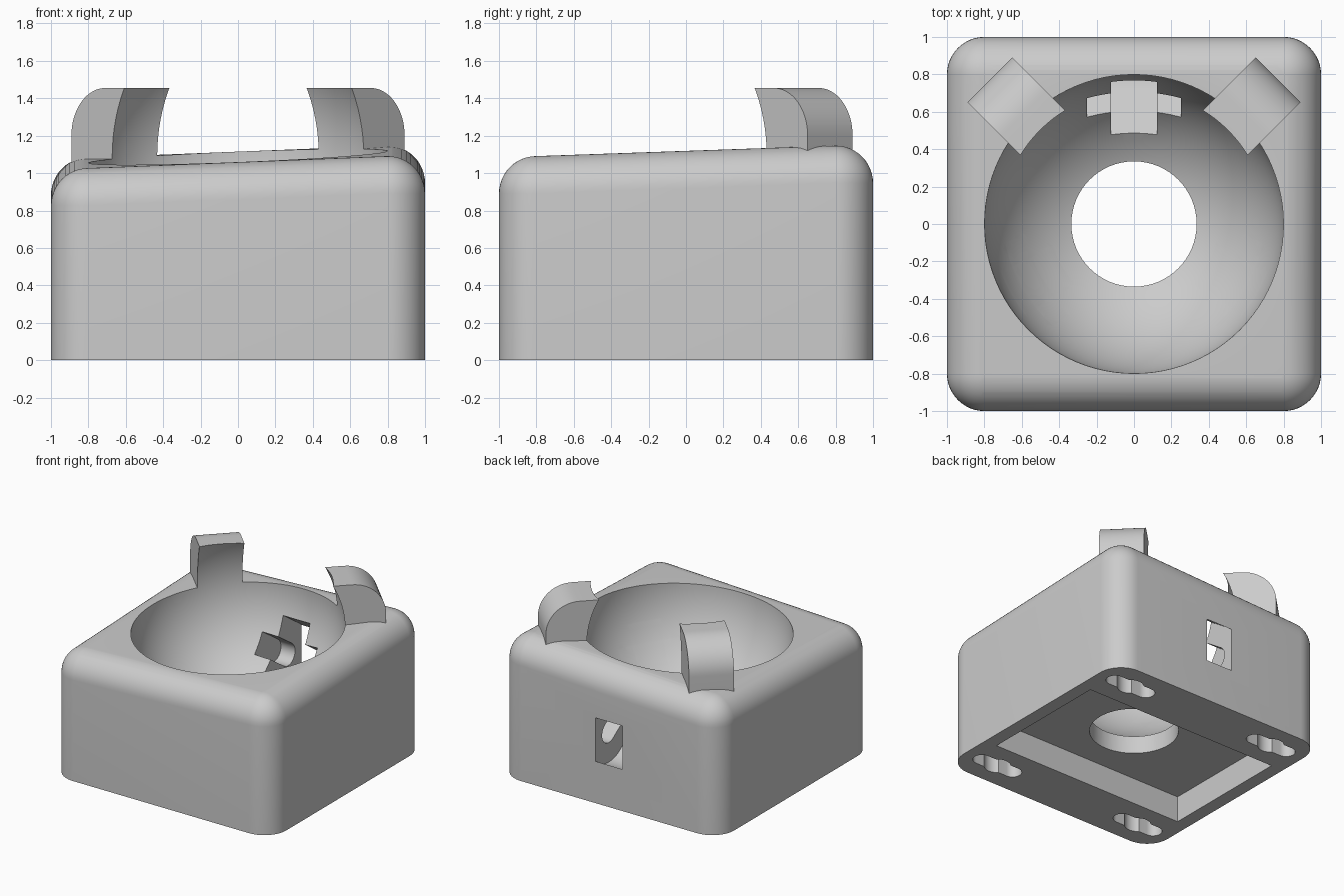
import bpy, bmesh
from math import sin, cos, pi, radians
from mathutils import Matrix, Vector

cube = bpy.data.objects.get("Cube")
if cube:
    bpy.data.objects.remove(cube, do_unlink=True)

grey = bpy.data.materials.new("plain grey")
grey.use_nodes = True
grey.diffuse_color = (0.6, 0.6, 0.6, 1)
grey.node_tree.nodes["Principled BSDF"].inputs["Base Color"].default_value = (0.6, 0.6, 0.6, 1)

BALL = Vector((0, 0, 1.087))   # centre of the ball socket
RADIUS = 0.8


def add_object(name, bm):
    bmesh.ops.recalc_face_normals(bm, faces=bm.faces)
    mesh = bpy.data.meshes.new(name)
    bm.to_mesh(mesh)
    bm.free()
    mesh.materials.append(grey)
    obj = bpy.data.objects.new(name, mesh)
    bpy.context.collection.objects.link(obj)
    return obj


def prism(name, profile, low, high, matrix):
    """Extrude a 2D profile between two depths, then place it."""
    bm = bmesh.new()
    face = bm.faces.new([bm.verts.new((u, v, low)) for u, v in profile])
    top = bmesh.ops.extrude_face_region(bm, geom=[face])["geom"]
    moved = [g for g in top if isinstance(g, bmesh.types.BMVert)]
    bmesh.ops.translate(bm, verts=moved, vec=(0, 0, high - low))
    bm.transform(matrix)
    return add_object(name, bm)


def arc(u, v, r, start, end, steps=16):
    angles = [radians(start + (end - start) * i / steps) for i in range(steps + 1)]
    return [(u + r * cos(a), v + r * sin(a)) for a in angles]


def stadium(u0, u1, v, r):
    return arc(u1, v, r, -90, 90) + arc(u0, v, r, 90, 270)


def radial_frame(angle, dip, origin):
    """Frame with u pointing outward and down by dip, v upward, w sideways."""
    out, up = Vector((cos(angle), sin(angle), 0)), Vector((0, 0, 1))
    u = out * cos(dip) - up * sin(dip)
    v = out * sin(dip) + up * cos(dip)
    return Matrix.Translation(origin) @ Matrix((u, v, u.cross(v))).transposed().to_4x4()


def combine(target, tool, operation):
    tool.hide_render = True
    mod = target.modifiers.new(tool.name, "BOOLEAN")
    mod.operation, mod.object, mod.solver = operation, tool, "EXACT"
    bpy.context.view_layer.objects.active = target
    bpy.ops.object.modifier_apply(modifier=mod.name)
    bpy.data.objects.remove(tool, do_unlink=True)


# Rounded block with a gently sloping top: hull of corner spheres and a flat base
bm = bmesh.new()
ROUND = 0.2
for x in (-0.8, 0.8):
    for y in (-0.8, 0.8):
        z = BALL.z + 0.04 * x + 0.035 * y - ROUND
        bmesh.ops.create_uvsphere(bm, u_segments=48, v_segments=24, radius=ROUND,
                                  matrix=Matrix.Translation((x, y, z)))
        bmesh.ops.create_circle(bm, segments=48, radius=ROUND,
                                matrix=Matrix.Translation((x, y, 0)))
points = [v.co.copy() for v in bm.verts]
bm.free()
bm = bmesh.new()
hull = bmesh.ops.convex_hull(bm, input=[bm.verts.new(p) for p in points])
loose = [v for v in bm.verts if not v.link_faces]
bmesh.ops.delete(bm, geom=loose, context="VERTS")
bmesh.ops.dissolve_limit(bm, angle_limit=radians(0.1), verts=bm.verts, edges=bm.edges)
body = add_object("ball_holder_body", bm)

# Two retaining arms at the back corners
arm_profile = [(0.5, 0.95), (1.09, 0.95)] + arc(0.835, 1.2, 0.255, 0, 90) + [(0.5, 1.455)]
for angle in (45, 135):
    frame = radial_frame(radians(angle), 0, Vector((0, 0, 0)))
    combine(body, prism("retaining_arm", arm_profile, -0.17, 0.17, frame), "UNION")

# Ball socket
bm = bmesh.new()
bmesh.ops.create_uvsphere(bm, u_segments=96, v_segments=48, radius=RADIUS,
                          matrix=Matrix.Translation(BALL))
combine(body, add_object("socket_cutter", bm), "DIFFERENCE")

# Three bearing slots, each crossed by a narrower axle slot
for angle, dip in ((90, 34.4), (210, 37.7), (330, 37.7)):
    frame = radial_frame(radians(angle), radians(dip), BALL)
    combine(body, prism("bearing_slot", [(0.5, -0.25)] + arc(1.0, 0, 0.25, -90, 90, 32)
                        + [(0.5, 0.25)], -0.122, 0.122, frame), "DIFFERENCE")
    combine(body, prism("axle_slot", [(0.5, -0.09)] + arc(1.0, 0, 0.09, -90, 90)
                        + [(0.5, 0.09)], -0.25, 0.25, frame), "DIFFERENCE")

# Underside: rectangular recess, central opening and corner screw slots
flat = Matrix.Identity(4)
recess = [(-0.89, -0.55), (0.89, -0.55), (0.89, 0.55), (-0.89, 0.55)]
combine(body, prism("base_recess", recess, -0.1, 0.215, flat), "DIFFERENCE")
opening = arc(0, 0, 0.335, 0, 360, 64)[:-1]
combine(body, prism("central_opening", opening, -0.1, 0.7, flat), "DIFFERENCE")
for x in (-0.69, 0.69):
    for y in (-0.78, 0.78):
        combine(body, prism("screw_slot", stadium(x - 0.15, x + 0.15, y, 0.07),
                            -0.1, 0.2, flat), "DIFFERENCE")
        head = arc(x, y, 0.1, 0, 360, 32)[:-1]
        combine(body, prism("screw_head_hole", head, -0.1, 0.2, flat), "DIFFERENCE")

# Smooth curved surfaces, crisp edges
bpy.ops.object.select_all(action="DESELECT")
body.select_set(True)
bpy.context.view_layer.objects.active = body
bpy.ops.object.shade_smooth_by_angle(angle=radians(25))
